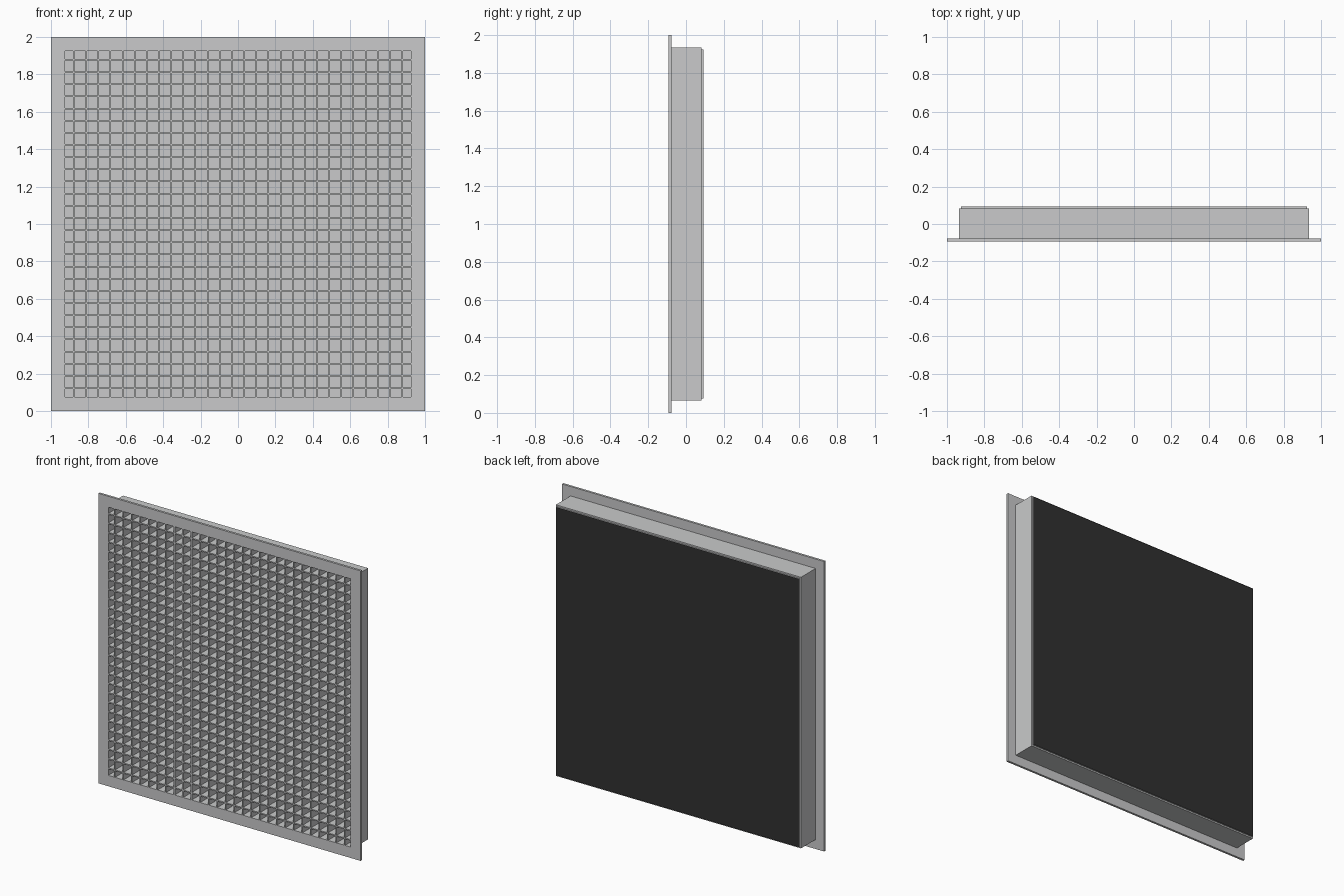
import bpy, bmesh
from mathutils import Matrix, Vector

if "Cube" in bpy.data.objects:
    bpy.data.objects.remove(bpy.data.objects["Cube"])

# Overall layout (front faces -y, panel centre at z = 1)
CZ = 1.0
FRONT, FLANGE_BACK, NECK_BACK, BACK = -0.0925, -0.077, 0.0825, 0.0925
OPENING = 0.925          # half size of the opening
PITCH, BLADES, THICK = 0.065, 28, 0.008


def material(name, rgb):
    m = bpy.data.materials.new(name)
    m.diffuse_color = (*rgb, 1.0)
    m.use_nodes = True
    m.node_tree.nodes["Principled BSDF"].inputs["Base Color"].default_value = m.diffuse_color
    return m


grey = material("grey_metal", (0.585, 0.59, 0.595))
black = material("black_backing", (0.03, 0.03, 0.03))


def finish(name, bm, *mats):
    bmesh.ops.recalc_face_normals(bm, faces=bm.faces)
    mesh = bpy.data.meshes.new(name)
    bm.to_mesh(mesh)
    bm.free()
    for m in mats:
        mesh.materials.append(m)
    ob = bpy.data.objects.new(name, mesh)
    bpy.context.collection.objects.link(ob)
    return ob


def add_box(bm, lo, hi):
    lo, hi = Vector(lo), Vector(hi)
    bmesh.ops.create_cube(bm, size=1, matrix=Matrix.Translation((lo + hi) / 2)
                          @ Matrix.Diagonal((*(hi - lo), 1)))


def square_frame(name, outer, inner, y0, y1, mat):
    """Square ring with a square hole, running from y0 to y1."""
    bm = bmesh.new()
    corners = [(-1, -1), (1, -1), (1, 1), (-1, 1)]
    loops = [[bm.verts.new((x * r, y, CZ + z * r)) for x, z in corners]
             for r, y in ((outer, y0), (outer, y1), (inner, y1), (inner, y0))]
    for a, b in zip(loops, loops[1:] + loops[:1]):
        for i in range(4):
            j = (i + 1) % 4
            bm.faces.new((a[i], a[j], b[j], b[i]))
    return finish(name, bm, mat)


# Front flange and the duct neck behind it
square_frame("front_flange", 1.0, OPENING, FRONT, FLANGE_BACK, grey)
square_frame("duct_neck", 0.935, OPENING, FLANGE_BACK, NECK_BACK, grey)

# Egg-crate grille blades, evenly spaced about the centre
offsets = [(i - (BLADES - 1) / 2) * PITCH for i in range(BLADES)]
h = THICK / 2
bm = bmesh.new()
for o in offsets:
    add_box(bm, (o - h, FRONT + 0.001, CZ - OPENING), (o + h, NECK_BACK, CZ + OPENING))
finish("vertical_blades", bm, grey)

bm = bmesh.new()
for o in offsets:
    add_box(bm, (-OPENING, FRONT + 0.001, CZ + o - h), (OPENING, NECK_BACK, CZ + o + h))
finish("horizontal_blades", bm, grey)

# Backing sheet closing the rear: grey, with only its rear face black
bm = bmesh.new()
add_box(bm, (-OPENING, NECK_BACK, CZ - OPENING), (OPENING, BACK, CZ + OPENING))
bm.normal_update()
for f in bm.faces:
    f.material_index = 1 if f.normal.y > 0.5 else 0
finish("backing_sheet", bm, grey, black)
